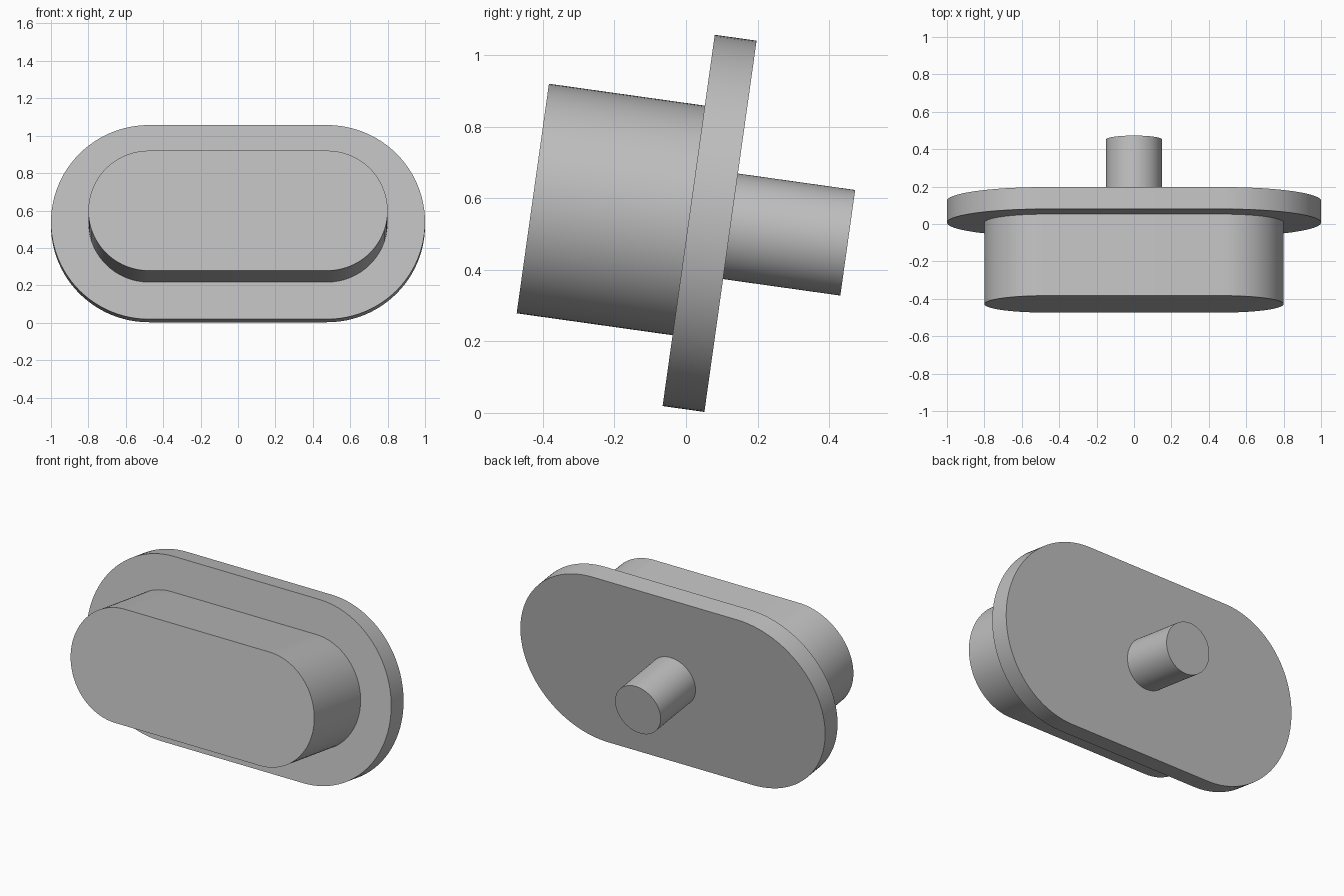
import bpy, bmesh
from math import sin, cos, pi, radians
from mathutils import Matrix

cube = bpy.data.objects.get("Cube")
if cube:
    bpy.data.objects.remove(cube, do_unlink=True)

grey = bpy.data.materials.new("plain grey")
grey.use_nodes = True
grey.diffuse_color = (0.52, 0.52, 0.52, 1)
grey.node_tree.nodes["Principled BSDF"].inputs["Base Color"].default_value = grey.diffuse_color

# All parts share one axis, tipped 8 degrees and centred on the plate's front face
TILT = Matrix.Translation((0, 0.0075, 0.538)) @ Matrix.Rotation(radians(-8), 4, 'X')
STEPS = 48


def stadium(radius, half_straight):
    """Outline in x-z: two half circles joined by straight sides."""
    points = []
    for side in (1, -1):
        for i in range(STEPS + 1):
            a = -pi / 2 + pi * i / STEPS
            points.append((side * (half_straight + radius * cos(a)), side * radius * sin(a)))
    return points


def circle(radius):
    n = 2 * STEPS
    return [(radius * cos(2 * pi * i / n), radius * sin(2 * pi * i / n)) for i in range(n)]


def extrude_part(name, outline, y_front, y_back):
    """Closed prism of the outline along the tilted axis."""
    bm = bmesh.new()
    face = bm.faces.new([bm.verts.new((x, y_front, z)) for x, z in outline])
    new = bmesh.ops.extrude_face_region(bm, geom=[face], use_keep_orig=True)["geom"]
    verts = [g for g in new if isinstance(g, bmesh.types.BMVert)]
    bmesh.ops.translate(bm, verts=verts, vec=(0, y_back - y_front, 0))
    bmesh.ops.recalc_face_normals(bm, faces=bm.faces[:])
    mesh = bpy.data.meshes.new(name)
    bm.to_mesh(mesh)
    bm.free()
    mesh.materials.append(grey)
    obj = bpy.data.objects.new(name, mesh)
    obj.matrix_world = TILT
    bpy.context.collection.objects.link(obj)
    bpy.ops.object.select_all(action='DESELECT')
    obj.select_set(True)
    bpy.context.view_layer.objects.active = obj
    bpy.ops.object.shade_smooth_by_angle(angle=radians(30))


# Wide plate, thick front block, round rear pin
extrude_part("flange_plate", stadium(0.524, 0.476), 0, 0.118)
extrude_part("front_block", stadium(0.324, 0.476), -0.44, 0.01)
extrude_part("rear_pin", circle(0.149), 0.108, 0.449)
